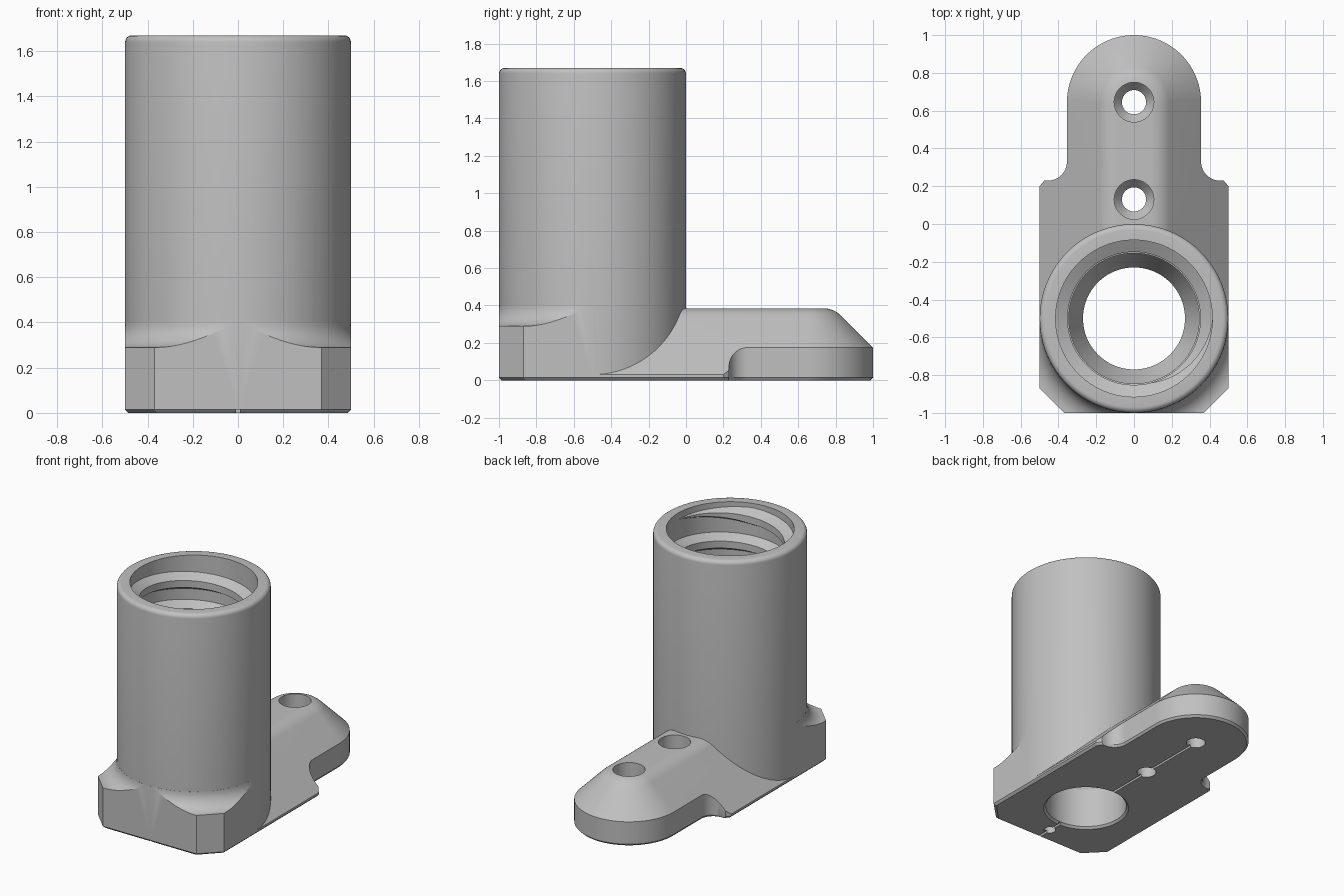
import bpy, bmesh
from math import sin, cos, pi, tau, radians

cube = bpy.data.objects.get("Cube")
if cube:
    bpy.data.objects.remove(cube, do_unlink=True)

grey = bpy.data.materials.new("plain grey")
grey.use_nodes = True
COLOUR = (0.53, 0.53, 0.53, 1)
grey.diffuse_color = COLOUR
grey.node_tree.nodes["Principled BSDF"].inputs["Base Color"].default_value = COLOUR

AXIS_Y = -0.5      # socket axis
TIP_Y = 0.645      # centre of the rounded tongue end
HEIGHT = 1.67
SEG = 96


def loft(name, rings, closed=False):
    """Solid through equal-length rings of points, capped or joined in a loop."""
    bm = bmesh.new()
    loops = [[bm.verts.new(p) for p in ring] for ring in rings]
    n = len(loops[0])
    pairs = list(zip(loops, loops[1:]))
    if closed:
        pairs.append((loops[-1], loops[0]))
    for a, b in pairs:
        for i in range(n):
            j = (i + 1) % n
            bm.faces.new((a[i], a[j], b[j], b[i]))
    if not closed:
        bm.faces.new(loops[0][::-1])
        bm.faces.new(loops[-1])
    bmesh.ops.recalc_face_normals(bm, faces=bm.faces)
    mesh = bpy.data.meshes.new(name)
    bm.to_mesh(mesh)
    bm.free()
    mesh.materials.append(grey)
    obj = bpy.data.objects.new(name, mesh)
    bpy.context.collection.objects.link(obj)
    return obj


def arc(cx, cy, r, a0, a1, steps):
    return [(cx + r * cos(radians(a0 + (a1 - a0) * i / steps)),
             cy + r * sin(radians(a0 + (a1 - a0) * i / steps))) for i in range(steps + 1)]


def turned(name, profile, y, seg=SEG):
    """Solid of revolution from (radius, height) points, about a vertical axis."""
    return loft(name, [[(r * cos(tau * i / seg), y + r * sin(tau * i / seg), z)
                        for i in range(seg)] for r, z in profile])


def plate(name, half):
    """Mirrored outline raised to a tall prism with a bevelled bottom edge."""
    outline = half + [(-x, y) for x, y in reversed(half) if x > 1e-6]
    return loft(name, [[(x * k, y * (1 + k) / 2, z) for x, y in outline]
                       for k, z in ((0.97, 0), (1, 0.015), (1, 0.6))])


def select_only(obj):
    bpy.ops.object.select_all(action='DESELECT')
    obj.select_set(True)
    bpy.context.view_layer.objects.active = obj


def combine(obj, other, operation):
    mod = obj.modifiers.new("combine", 'BOOLEAN')
    mod.operation = operation
    mod.solver = 'EXACT'
    mod.object = other
    select_only(obj)
    bpy.ops.object.modifier_apply(modifier=mod.name)
    bpy.data.objects.remove(other, do_unlink=True)


def finish(obj):
    select_only(obj)
    bpy.ops.object.shade_smooth_by_angle(angle=radians(25))


# Tongue: shouldered outline with a round end, under a sloping roof
half = [(0.5, AXIS_Y), (0.5, 0.2), (0.475, 0.23)]
half += arc(0.455, 0.33, 0.1, 270, 180, 10)
half += arc(0, TIP_Y, 0.355, 0, 90, 24)
body = plate("bracket_body", half)

slope = [(0.56, -0.03)] + arc(0.087, 0.245, 0.14, 45, 90, 8)
roof = loft("roof_mask", [[(-r, -0.55, z), (r, -0.55, z)]
                          + [(x, y, z) for x, y in arc(0, TIP_Y, r, 0, 180, 48)]
                          for r, z in slope])
combine(body, roof, 'INTERSECT')

# Front block: bevelled corners, top swept up into the socket wall
block = plate("front_block", [(0.37, -1), (0.5, -0.87), (0.5, AXIS_Y + 0.005)])
flare = [(0.9, -0.1), (0.9, 0.29)] + arc(0.612, 0.402, 0.112, 270, 180, 10)
flare += [(0.45, 0.402)]
combine(block, turned("flare_mask", flare, AXIS_Y), 'INTERSECT')
combine(body, block, 'UNION')

# Socket tube with a rounded rim
tube = [(0.485, 0), (0.4995, 0.015)] + arc(0.4695, HEIGHT - 0.03, 0.03, 0, 90, 6)
combine(body, turned("tube", tube, AXIS_Y), 'UNION')

# Stepped bore
bore = [(0.3, -0.015), (0.27, 0.015), (0.27, 0.3), (0.345, 0.46), (0.345, 0.56),
        (0.415, 0.58), (0.415, HEIGHT + 0.05)]
combine(body, turned("bore_cutter", bore, AXIS_Y), 'DIFFERENCE')

# Screw holes with wide mouths
for y in (0.13, TIP_Y):
    hole = [(0.064, -0.05), (0.064, 0.2), (0.105, 0.25), (0.105, 0.5)]
    combine(body, turned("hole_cutter", hole, y, 40), 'DIFFERENCE')

# Underside: small blind hole and narrow groove
combine(body, turned("pin_cutter", [(0.04, -0.05), (0.04, 0.1)], -0.88, 32), 'DIFFERENCE')
groove = loft("groove_cutter", [[(-0.008, y, -0.02), (0.008, y, -0.02),
                                 (0.008, y, 0.015), (-0.008, y, 0.015)]
                                for y in (-1.1, TIP_Y)])
combine(body, groove, 'DIFFERENCE')
finish(body)

# Internal screw thread, fading out at both ends
PITCH, TURNS, STEPS = 0.2, 5, 72
rings = []
for i in range(TURNS * STEPS + 1):
    a = tau * i / STEPS
    z = 0.62 + PITCH * i / STEPS
    fade = min(1, (i + 1) / 16, (TURNS * STEPS - i + 1) / 16)
    crest = 0.42 - 0.068 * fade
    section = [(0.422, -0.065), (crest, -0.025), (crest, 0.025), (0.422, 0.065)]
    rings.append([(r * cos(a), AXIS_Y + r * sin(a), z + dz * fade) for r, dz in section])
finish(loft("inner_thread", rings))
bpy.ops.object.select_all(action='DESELECT')
